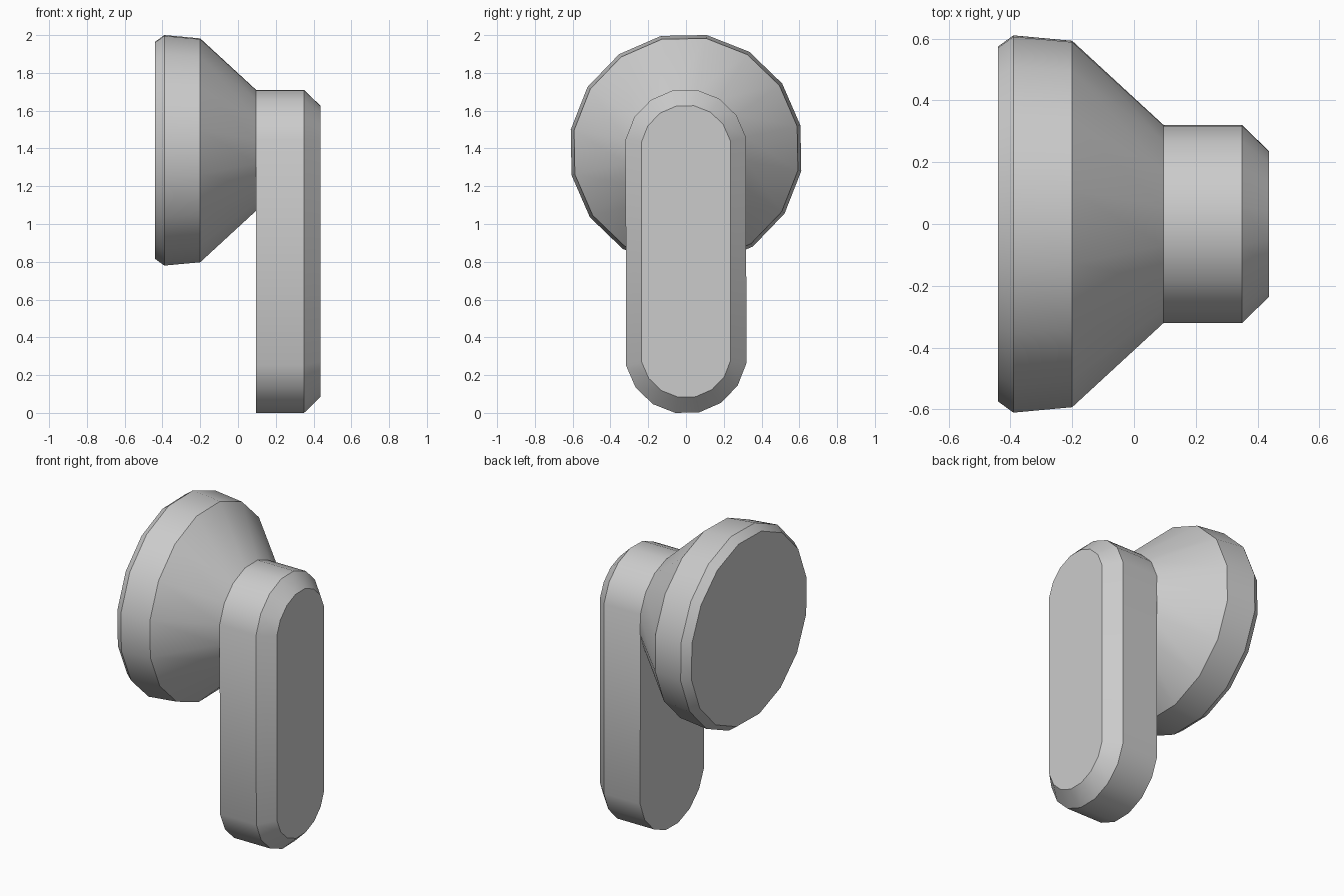
import bpy
import bmesh
import math

cube = bpy.data.objects.get("Cube")
if cube:
    bpy.data.objects.remove(cube, do_unlink=True)

SIDES = 16
TURN = math.radians(12.3)      # rotation of the polygonal outline
TOP_Z, LOW_Z = 1.39, 0.32      # centres of the upper and lower round ends

grey = bpy.data.materials.new("plain grey")
grey.use_nodes = True
colour = (0.6, 0.6, 0.6, 1)
grey.diffuse_color = colour
grey.node_tree.nodes["Principled BSDF"].inputs["Base Color"].default_value = colour


def loft(name, profile, low_z):
    """Join (x, radius) outlines along x; lower half is centred on low_z."""
    bm = bmesh.new()
    rings = []
    for x, radius in profile:
        ring = []
        for i in range(SIDES):
            a = TURN + math.tau * i / SIDES
            centre = TOP_Z if math.sin(a) > 0 else low_z
            ring.append(bm.verts.new((x, radius * math.cos(a),
                                      centre + radius * math.sin(a))))
        rings.append(ring)
    for r, s in zip(rings, rings[1:]):
        for i in range(SIDES):
            j = (i + 1) % SIDES
            bm.faces.new((r[i], r[j], s[j], s[i]))
    bm.faces.new(rings[0])
    bm.faces.new(rings[-1])
    bmesh.ops.recalc_face_normals(bm, faces=bm.faces)
    mesh = bpy.data.meshes.new(name)
    bm.to_mesh(mesh)
    bm.free()
    mesh.materials.append(grey)
    obj = bpy.data.objects.new(name, mesh)
    bpy.context.collection.objects.link(obj)
    bpy.ops.object.select_all(action="DESELECT")
    obj.select_set(True)
    bpy.context.view_layer.objects.active = obj
    bpy.ops.object.shade_smooth_by_angle(angle=math.radians(30))
    return obj


# Round head tapering into the stem, its last ring hidden inside it
loft("round_head", [(-0.44, 0.583), (-0.39, 0.62), (-0.2, 0.602),
                    (0.096, 0.325), (0.12, 0.3)], TOP_Z)

# Long rounded stem with a chamfered outer face
loft("stem", [(0.096, 0.325), (0.35, 0.325), (0.436, 0.24)], LOW_Z)
